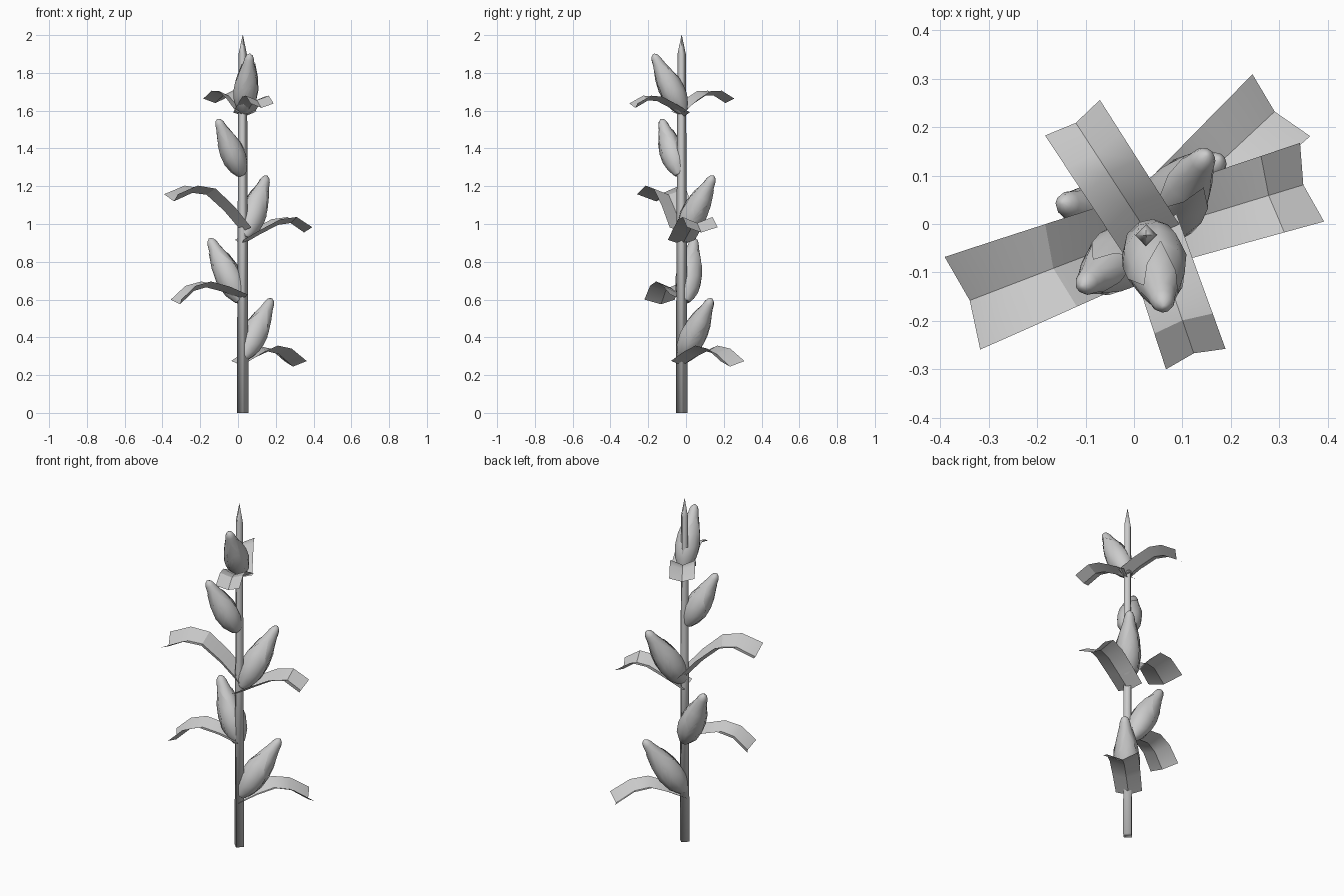
import bpy, math
from mathutils import Vector

if "Cube" in bpy.data.objects:
    bpy.data.objects.remove(bpy.data.objects["Cube"])

SX, SY = 0.025, -0.023  # stem axis


def make(name, verts, faces, angle=None):
    me = bpy.data.meshes.new(name)
    me.from_pydata([tuple(v) for v in verts], [], faces)
    me.update()
    ob = bpy.data.objects.new(name, me)
    bpy.context.collection.objects.link(ob)
    if angle is not None:
        bpy.ops.object.select_all(action='DESELECT')
        ob.select_set(True)
        bpy.context.view_layer.objects.active = ob
        bpy.ops.object.shade_smooth_by_angle(angle=math.radians(angle))
    return ob


def ring_faces(rows, n):
    return [(i * n + j, i * n + (j + 1) % n, (i + 1) * n + (j + 1) % n, (i + 1) * n + j)
            for i in range(rows - 1) for j in range(n)]


# Stem: square rod with a pointed top
def stem():
    prof = [(0, .031), (1.0, .027), (1.9, .022), (2.0, .001)]
    v = [(SX + r * math.cos(k * math.pi / 2), SY + r * math.sin(k * math.pi / 2), z)
         for z, r in prof for k in range(4)]
    make("stem", v, ring_faces(4, 4) + [(3, 2, 1, 0), (12, 13, 14, 15)], 91)


COB = [(0, .022), (.08, .042), (.2, .062), (.34, .069), (.5, .066), (.68, .051),
       (.84, .033), (.92, .027), (.97, .019), (1.0, .005)]


def cob_radius(t):
    for (a, ra), (b, rb) in zip(COB, COB[1:]):
        if t <= b:
            return ra + (rb - ra) * (t - a) / (b - a)
    return COB[-1][1]


# Ear: rounded body wrapped in a husk with a jagged rim
def ear(i, base, tip, size):
    base, tip = Vector(base), Vector(tip)
    axis = tip - base
    q = axis.to_track_quat('Z', 'Y')
    length, n = axis.length, 10

    def pt(t, r, a):
        return base + q @ Vector((r * math.cos(a), r * math.sin(a), t * length))

    ang = [2 * math.pi * k / n for k in range(n)]
    v = [pt(t, r * size, a) for t, r in COB for a in ang]
    last = (len(COB) - 1) * n
    caps = [tuple(range(n - 1, -1, -1)), tuple(range(last, last + n))]
    make(f"ear_{i}", v, ring_faces(len(COB), n) + caps, 50)

    rim = [.86, .72, .5, .68, .8, .55, .42, .62, .83, .6]
    levels = (.02, .2, .45, .72, 1)
    hv = [pt(f * rim[k], cob_radius(f * rim[k]) * size + .004, ang[k])
          for f in levels for k in range(n)]
    make(f"husk_{i}", hv, ring_faces(len(levels), n), 40)


# Leaf: arching strip, creased along the middle like a gutter
def leaf(i, origin, heading, w0, w1, prof):
    d = Vector((math.cos(math.radians(heading)), math.sin(math.radians(heading)), 0))
    side, up = Vector((-d.y, d.x, 0)), Vector((0, 0, 1))
    pts = [Vector((origin[0], origin[1], 0)) + d * r + up * z for r, z in prof]
    v, f, m = [], [], len(pts)
    for k, p in enumerate(pts):
        tan = (pts[min(k + 1, m - 1)] - pts[max(k - 1, 0)]).normalized()
        nrm = tan.cross(side).normalized()
        if nrm.z < 0:
            nrm.negate()
        w = w0 + (w1 - w0) * k / (m - 1)
        v += [p - side * w / 2 + nrm * w * .2, p, p + side * w / 2 + nrm * w * .2]
    for k in range(m - 1):
        for j in range(2):
            a = k * 3 + j
            f.append((a, a + 3, a + 4, a + 1))
    make(f"leaf_{i}", v, f, 30)


stem()

ears = [((.025, -.02, .29), (.178, .135, .605), 1.0),
        ((.015, -.005, .59), (-.15, .045, .925), 1.0),
        ((.035, -.02, .93), (.152, .145, 1.255), 1.0),
        ((.02, -.035, 1.26), (-.108, -.13, 1.555), .93),
        ((.03, -.015, 1.59), (.062, -.172, 1.9), .93)]
for i, e in enumerate(ears, 1):
    ear(i, *e)

O = (.02, -.02)
leaves = [(O, 43, .14, .175, [(0, .25), (.10, .295), (.19, .325), (.27, .31), (.37, .245)]),
          (O, 199, .14, .17, [(0, .60), (.10, .64), (.20, .665), (.27, .645), (.345, .575)]),
          (O, 201, .16, .205, [(0, .96), (.10, 1.07), (.20, 1.155), (.28, 1.165), (.385, 1.12)]),
          (O, 17, .15, .17, [(0, .89), (.10, .945), (.20, .995), (.27, 1.005), (.345, .955)]),
          ((.035, -.03), 123, .13, .135, [(0, 1.575), (.08, 1.635), (.16, 1.68), (.21, 1.68), (.285, 1.64)]),
          ((.035, -.01), 289, .12, .13, [(0, 1.57), (.08, 1.615), (.15, 1.65), (.20, 1.655), (.272, 1.615)])]
for i, l in enumerate(leaves, 1):
    leaf(i, *l)
